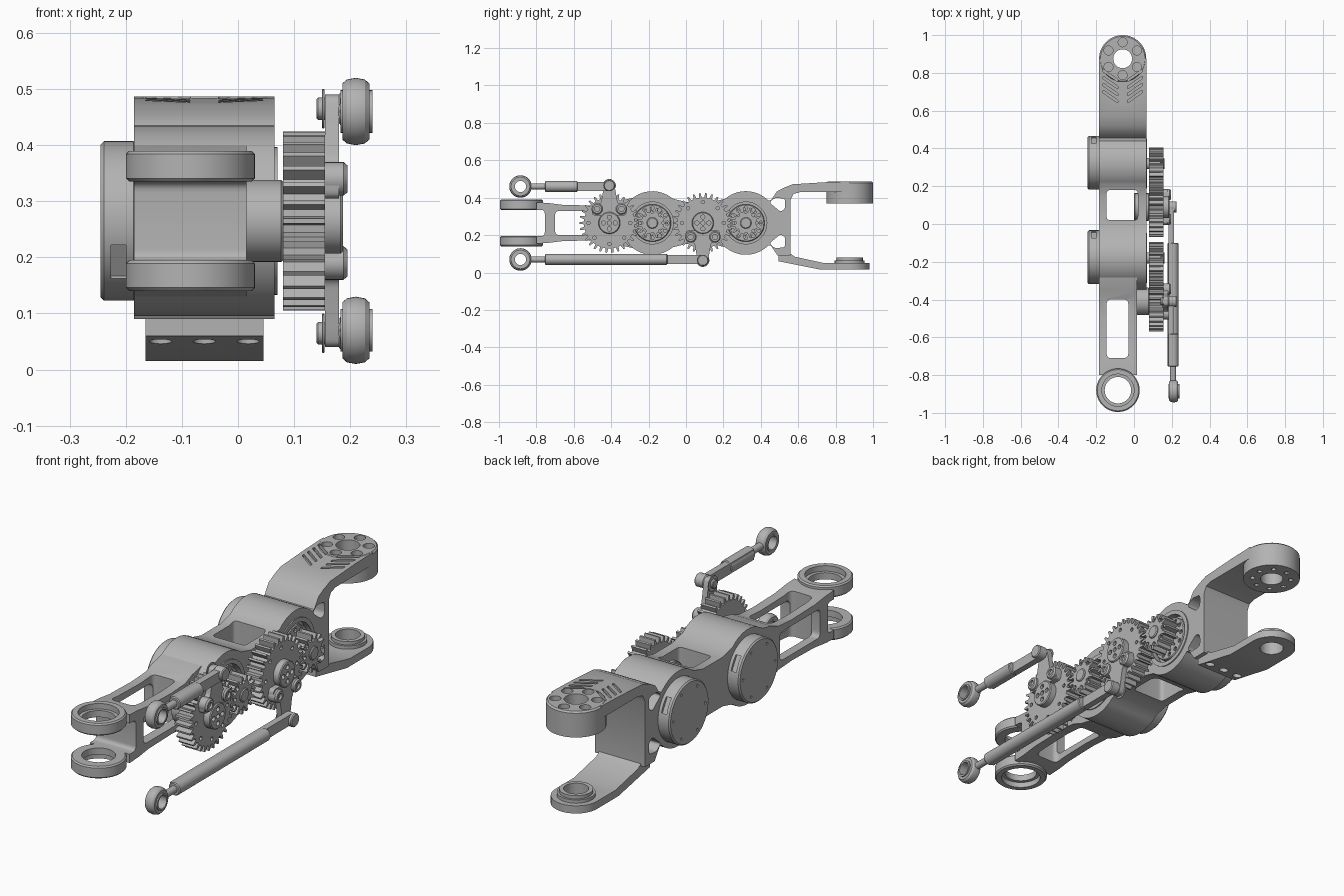
import bpy, bmesh
from math import sin, cos, pi, radians
from mathutils import Vector, Matrix

cube = bpy.data.objects.get("Cube")
if cube:
    bpy.data.objects.remove(cube)

grey = bpy.data.materials.new("machined_grey")
grey.use_nodes = True
grey.diffuse_color = (0.45, 0.45, 0.45, 1)
grey.node_tree.nodes["Principled BSDF"].inputs["Base Color"].default_value = grey.diffuse_color

MID = 0.265          # height of the axle line
MOTORS = (-0.18, 0.32)
GEARS = (-0.41, 0.09)


def finish(name, bm):
    bmesh.ops.remove_doubles(bm, verts=bm.verts, dist=1e-5)
    bmesh.ops.recalc_face_normals(bm, faces=bm.faces)
    me = bpy.data.meshes.new(name)
    bm.to_mesh(me)
    bm.free()
    me.materials.append(grey)
    ob = bpy.data.objects.new(name, me)
    bpy.context.collection.objects.link(ob)
    return ob


def place(axis, u, v, t):
    return Vector((t, u, v)) if axis == "x" else Vector((u, v, t))


def rounded(pts, r, n=5):
    """Replace polygon corners by short curves."""
    out = []
    pts = [Vector(p) for p in pts]
    for i, p in enumerate(pts):
        a, b = pts[i - 1] - p, pts[(i + 1) % len(pts)] - p
        a = p + a.normalized() * min(r, a.length * 0.45)
        b = p + b.normalized() * min(r, b.length * 0.45)
        for k in range(n + 1):
            t = k / n
            out.append(a * (1 - t) ** 2 + p * 2 * t * (1 - t) + b * t * t)
    return out


def prism(name, pts, a, b, axis="x", r=0):
    """Extrude a (y,z) or (x,y) outline along x or z."""
    if r:
        pts = rounded(pts, r)
    bm = bmesh.new()
    lo = [bm.verts.new(place(axis, p[0], p[1], a)) for p in pts]
    hi = [bm.verts.new(place(axis, p[0], p[1], b)) for p in pts]
    bm.faces.new(lo)
    bm.faces.new(hi)
    for i in range(len(pts)):
        bm.faces.new((lo[i - 1], lo[i], hi[i], hi[i - 1]))
    return finish(name, bm)


def rect(u0, u1, v0, v1):
    return [(u0, v0), (u1, v0), (u1, v1), (u0, v1)]


def lathe(name, axis, u, v, prof, seg=48):
    """Revolve a closed (radius, offset) section about an axis."""
    bm = bmesh.new()
    rings = [[bm.verts.new(place(axis, u + r * cos(2 * pi * k / seg), v + r * sin(2 * pi * k / seg), t))
              for r, t in prof] for k in range(seg)]
    for k in range(seg):
        for i in range(len(prof)):
            if prof[i - 1][0] or prof[i][0]:
                bm.faces.new((rings[k - 1][i - 1], rings[k - 1][i], rings[k][i], rings[k][i - 1]))
    bmesh.ops.dissolve_degenerate(bm, edges=bm.edges, dist=1e-6)
    return finish(name, bm)


def disc(name, axis, u, v, r, a, b, bevel=0.004, seg=48):
    return lathe(name, axis, u, v, [(0, a), (r - bevel, a), (r, a + bevel), (r, b - bevel), (r - bevel, b), (0, b)], seg)


def drill(u, v, r, a, b, axis="x", seg=24):
    pts = [(u + r * cos(2 * pi * k / seg), v + r * sin(2 * pi * k / seg)) for k in range(seg)]
    return prism("cutter", pts, a, b, axis)


def combine(ob, others, op="DIFFERENCE"):
    for o in others:
        m = ob.modifiers.new("bool", "BOOLEAN")
        m.operation, m.object, m.solver = op, o, "EXACT"
        dg = bpy.context.evaluated_depsgraph_get()
        me = bpy.data.meshes.new_from_object(ob.evaluated_get(dg))
        ob.modifiers.clear()
        ob.data = me
        bpy.data.objects.remove(o)
    return ob


def arc(cy, r, a0, a1, n=14):
    return [(cy + r * cos(radians(a0 + (a1 - a0) * k / n)), MID + r * sin(radians(a0 + (a1 - a0) * k / n)))
            for k in range(n + 1)]


def flip(pts):
    return [(y, 2 * MID - z) for y, z in reversed(pts)]


# Main body: two motor housings, waist and upper rear arm
half = arc(MOTORS[0], 0.17, 180, 50) + [(0.0, 0.377), (0.14, 0.377)] + arc(MOTORS[1], 0.17, 130, 45) + [(0.455, 0.387)]
rear = [(0.485, 0.433), (0.52, 0.452), (0.57, 0.472), (0.75, 0.483), (0.875, 0.487), (0.875, 0.43), (0.61, 0.43),
        (0.575, 0.42), (0.56, 0.39), (0.56, 0.09), (0.49, 0.09)]
body = prism("main_body", half + rear + flip(half)[:-1], -0.185, 0.065)
hub = lathe("hub", "z", -0.06, 0.875, [(0, 0.37), (0.125, 0.37), (0.125, 0.48), (0.118, 0.487), (0, 0.487)])
combine(body, [hub], "UNION")
cuts = [prism("cutter", rect(-0.145, 0.02, 0.02, 0.18), 0, 0.6, "z", 0.02),
        drill(-0.06, 0.875, 0.05, 0.3, 0.6, "z", 32)]
for k in range(6):
    a = radians(60 * k + 30)
    cuts.append(drill(-0.06 + 0.087 * cos(a), 0.875 + 0.087 * sin(a), 0.024, 0.465, 0.6, "z"))
for k in range(8):
    a = pi * k / 4 + 0.2
    cuts.append(drill(-0.06 + 0.085 * cos(a), 0.875 + 0.085 * sin(a), 0.011, 0.3, 0.4, "z", 12))
pocket = [(0.445, 0.375), (0.475, 0.4), (0.53, 0.395), (0.53, 0.34), (0.505, 0.325)]
for p in (pocket, flip(pocket)):
    cuts.append(prism("cutter", p, -0.3, 0.2, "x", 0.015))
for side in (-1, 1):
    for k in range(4):
        y = 0.675 + 0.037 * k
        slot = [(-0.06 + side * 0.105, y + 0.035), (-0.06 + side * 0.105, y + 0.02),
                (-0.06 + side * 0.025, y - 0.035), (-0.06 + side * 0.025, y - 0.02)]
        cuts.append(prism("cutter", slot, 0.468, 0.6, "z", 0.006))
for y in MOTORS:
    cuts.append(drill(y, MID, 0.13, 0.04, 0.2, "x", 48))
combine(body, cuts)

# Forked front arm
top = [(-0.80, 0.375), (-0.74, 0.372), (-0.66, 0.362), (-0.5, 0.358), (-0.4, 0.364), (-0.35, 0.385), (-0.28, 0.40)]
arm = prism("front_arm", top + flip(top), -0.185, 0.015)
combine(arm, [prism("cutter", rect(-0.145, -0.03, -0.71, -0.4), 0, 0.6, "z", 0.025),
              prism("cutter", rect(-0.70, -0.41, 0.2, 0.33), -0.3, 0.1, "x", 0.025),
              prism("cutter", rect(-0.95, -0.755, 0.195, 0.335), -0.3, 0.1, "x", 0.02),
              drill(-0.085, -0.88, 0.09, 0, 0.6, "z", 32)])
for name, z0, z1, lip in (("upper_fork_ring", 0.335, 0.39, 0.365), ("lower_fork_ring", 0.195, 0.14, 0.165)):
    s = 0.006 if z1 > z0 else -0.006
    lathe(name, "z", -0.085, -0.88, [(0.07, z0), (0.109, z0), (0.115, z0 + s), (0.115, z1 - s), (0.109, z1),
                                     (0.085, z1), (0.085, lip), (0.07, lip)], 64)

# Lower rear arm with bearing seat
low = prism("lower_rear_arm", [(0.495, 0.1), (0.56, 0.1), (0.58, 0.085), (0.74, 0.05), (0.875, 0.05), (0.875, 0.015),
                               (0.72, 0.015), (0.495, 0.06)], -0.165, 0.045)
seat = lathe("seat", "z", -0.06, 0.875, [(0, 0.015), (0.105, 0.015), (0.105, 0.05), (0.08, 0.05), (0.08, 0.065),
                                         (0.07, 0.065), (0.07, 0.08), (0, 0.08)])
combine(low, [seat], "UNION")
combine(low, [drill(-0.06, 0.875, 0.052, 0, 0.2, "z", 32)] +
        [drill(-0.06 + dx, 0.545, 0.02, 0, 0.075, "z") for dx in (-0.078, 0, 0.078)])


def gear(name, y, r, teeth, bore_holes):
    pts = []
    for k in range(teeth):
        for f, rr in ((-0.27, r - 0.024), (-0.13, r), (0.13, r), (0.27, r - 0.024)):
            a = 2 * pi * (k + f) / teeth
            pts.append((y + rr * cos(a), MID + rr * sin(a)))
    ob = prism(name, pts, 0.08, 0.155)
    combine(ob, [drill(y + r * 0.7 * cos(pi * k / 4), MID + r * 0.7 * sin(pi * k / 4), 0.009, 0.14, 0.2, "x", 12)
                 for k in range(bore_holes)])


# Motors: rear cap with sockets, recessed rotor and pinion
for i, y in enumerate(MOTORS):
    tag = ("front", "rear")[i]
    cap = disc(tag + "_motor_cap", "x", y + 0.005, MID, 0.142, -0.245, -0.18, 0.006, 64)
    cuts = []
    for a in (30, 212):
        s = prism("cutter", rect(0.13, 0.16, -0.035, 0.035), -0.226, -0.2)
        s.data.transform(Matrix.Translation((0, y + 0.005, MID)) @ Matrix.Rotation(radians(a), 4, "X"))
        cuts.append(s)
    for k in range(6):
        a = pi * k / 3
        cuts.append(drill(y + 0.005 + 0.115 * cos(a), MID + 0.115 * sin(a), 0.006, -0.3, -0.235, "x", 10))
    combine(cap, cuts)
    lathe(tag + "_motor_ring", "x", y, MID, [(0.112, 0.03), (0.132, 0.03), (0.132, 0.07), (0.112, 0.07)])
    rotor = disc(tag + "_motor_rotor", "x", y, MID, 0.1, 0.03, 0.065)
    combine(rotor, [drill(y + 0.08 * cos(pi * k / 6), MID + 0.08 * sin(pi * k / 6), 0.01, 0.055, 0.1, "x", 10)
                    for k in range(12)])
    disc(tag + "_motor_shaft", "x", y, MID, 0.03, 0.05, 0.162)
    gear(tag + "_pinion", y, 0.085, 15, 8)

# Driven gears, cranks and push rods
for i, y in enumerate(GEARS):
    tag, s = (("front", 1), ("rear", -1))[i]
    gear(tag + "_driven_gear", y, 0.16, 30, 8)
    disc(tag + "_axle_boss", "x", y, MID, 0.073, 0.0, 0.081)
    h = disc(tag + "_gear_hub", "x", y, MID, 0.058, 0.15, 0.187)
    holes = [(0, 0)] + [(0.032 * cos(pi * k / 2), 0.032 * sin(pi * k / 2)) for k in range(4)]
    combine(h, [drill(y + a, MID + b, 0.011, 0.165, 0.2, "x", 16) for a, b in holes])
    tip = MID + s * 0.2
    plate = [(-0.09, 0.04), (-0.095, 0.09), (-0.045, 0.105), (-0.028, 0.2), (-0.02, 0.225), (0.02, 0.225),
             (0.028, 0.2), (0.045, 0.105), (0.095, 0.09), (0.09, 0.04)]
    prism(tag + "_crank", [(y + a, MID + s * b) for a, b in plate], 0.155, 0.18, "x", 0.015)
    for d in (-0.065, 0.065):
        lathe(tag + "_crank_bolt", "x", y + d, MID + s * 0.075,
              [(0, 0.15), (0.03, 0.15), (0.03, 0.188), (0.024, 0.195), (0.014, 0.195), (0.014, 0.185), (0, 0.185)], 24)
    disc(tag + "_crank_pin", "x", y, tip, 0.02, 0.14, 0.225, 0.003, 24)
    disc(tag + "_pin_washer", "x", y, tip, 0.035, 0.15, 0.154, 0.001, 24)
    disc(tag + "_rod_joint", "x", y, tip, 0.03, 0.18, 0.226, 0.004, 32)
    zc = tip - s * 0.005
    thick_end = (-0.58, -0.1)[i]
    prism(tag + "_rod_bar", rect(-0.75, y, zc - 0.024, zc + 0.024), 0.182, 0.212)
    for part, r, a, b in (("rod_sleeve", 0.029, -0.755, thick_end), ("rod_neck", 0.016, -0.84, -0.74)):
        ob = disc(tag + "_" + part, "z", 0, 0, r, a, b, 0.004, 32)
        ob.data.transform(Matrix.Translation((0.207, 0, zc)) @ Matrix.Rotation(-pi / 2, 4, "X"))
    lathe(tag + "_rod_eye", "x", -0.885, zc, [(0.034, 0.186), (0.05, 0.186), (0.057, 0.194), (0.06, 0.21),
                                              (0.057, 0.226), (0.05, 0.234), (0.034, 0.234)], 40)
    lathe(tag + "_eye_liner", "x", -0.885, zc, [(0.03, 0.183), (0.038, 0.183), (0.038, 0.24), (0.03, 0.24)], 32)

# Smooth curved surfaces, keep crisp edges
bpy.ops.object.select_all(action="DESELECT")
for ob in bpy.context.scene.objects:
    if ob.type == "MESH":
        ob.select_set(True)
        bpy.context.view_layer.objects.active = ob
bpy.ops.object.shade_smooth_by_angle(angle=radians(30))
